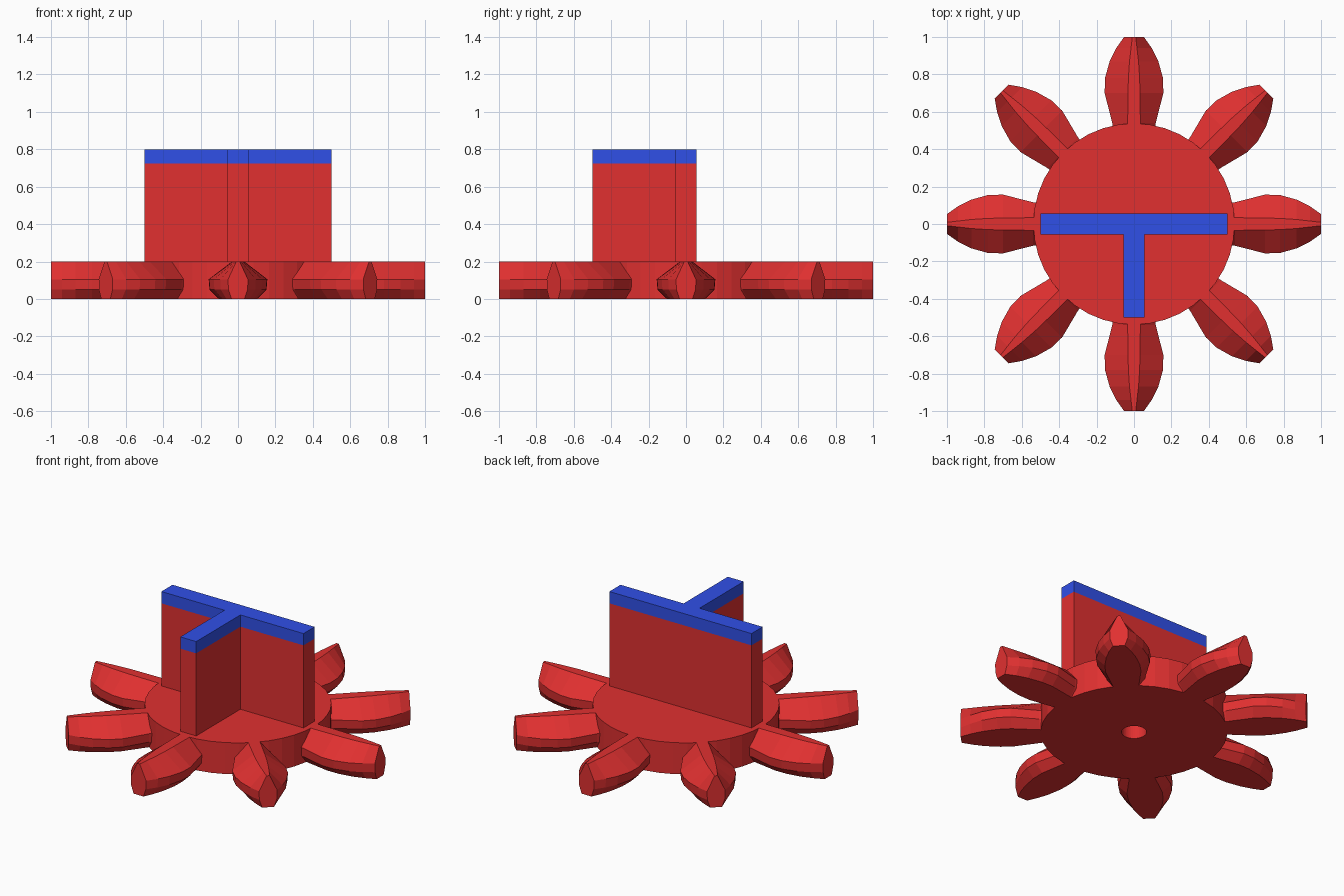
import bpy, bmesh, math
from mathutils import Matrix, Vector

if "Cube" in bpy.data.objects:
    bpy.data.objects.remove(bpy.data.objects["Cube"])


def material(name, color):
    m = bpy.data.materials.new(name)
    m.diffuse_color = color
    m.use_nodes = True
    m.node_tree.nodes["Principled BSDF"].inputs["Base Color"].default_value = m.diffuse_color
    return m


RED = material("red", (0.75, 0.03, 0.03, 1))
BLUE = material("blue", (0.03, 0.08, 0.8, 1))


def finish(bm, name, mat):
    bmesh.ops.remove_doubles(bm, verts=bm.verts, dist=1e-5)
    bmesh.ops.recalc_face_normals(bm, faces=bm.faces)
    me = bpy.data.meshes.new(name)
    bm.to_mesh(me)
    bm.free()
    me.materials.append(mat)
    ob = bpy.data.objects.new(name, me)
    bpy.context.collection.objects.link(ob)
    return ob


# Hub: lathed disc with a blind hole in the underside
bm = bmesh.new()
profile = [(0, 0.15), (0.072, 0.15), (0.072, 0), (0.538, 0), (0.538, 0.2), (0, 0.2)]
vs = [bm.verts.new((r, 0, z)) for r, z in profile]
edges = [bm.edges.new(p) for p in zip(vs, vs[1:])]
bmesh.ops.spin(bm, geom=vs + edges, cent=(0, 0, 0), axis=(0, 0, 1),
               angle=math.tau, steps=40, use_duplicate=False)
finish(bm, "hub", RED)

# Teeth: lofted petals, each station is (radius, top half width, middle half width)
stations = [(0.50, 0.034, 0.11), (0.54, 0.034, 0.116), (0.70, 0.032, 0.157),
            (0.78, 0.030, 0.155), (0.87, 0.024, 0.13), (0.94, 0.016, 0.095),
            (1.0, 0.009, 0.053)]


def tooth(index):
    bm = bmesh.new()
    rings = []
    for r, top, mid in stations:
        half = [(top, 0.2), (mid, 0.105), (mid * 0.97, 0.05), (mid * 0.65, 0)]
        section = half + [(-y, z) for y, z in reversed(half)]
        rings.append([bm.verts.new((r, y, z)) for y, z in section])
    for a, b in zip(rings, rings[1:]):
        for i in range(8):
            j = (i + 1) % 8
            bm.faces.new((a[i], a[j], b[j], b[i]))
    bm.faces.new(rings[0])
    bm.faces.new(rings[-1])
    bm.transform(Matrix.Rotation(index * math.tau / 8, 4, 'Z'))
    finish(bm, f"tooth_{index + 1}", RED)


for k in range(8):
    tooth(k)


# T-shaped handle: red body and blue cap
def tee(name, z0, z1, mat):
    w = 0.056
    outline = [(-0.5, w), (-0.5, -w), (-w, -w), (-w, -0.5),
               (w, -0.5), (w, -w), (0.5, -w), (0.5, w)]
    bm = bmesh.new()
    face = bm.faces.new([bm.verts.new((x, y, z0)) for x, y in outline])
    res = bmesh.ops.extrude_face_region(bm, geom=[face], use_keep_orig=True)
    top = [g for g in res["geom"] if isinstance(g, bmesh.types.BMVert)]
    bmesh.ops.translate(bm, verts=top, vec=Vector((0, 0, z1 - z0)))
    finish(bm, name, mat)


tee("handle", 0.2, 0.725, RED)
tee("handle_cap", 0.725, 0.8, BLUE)
